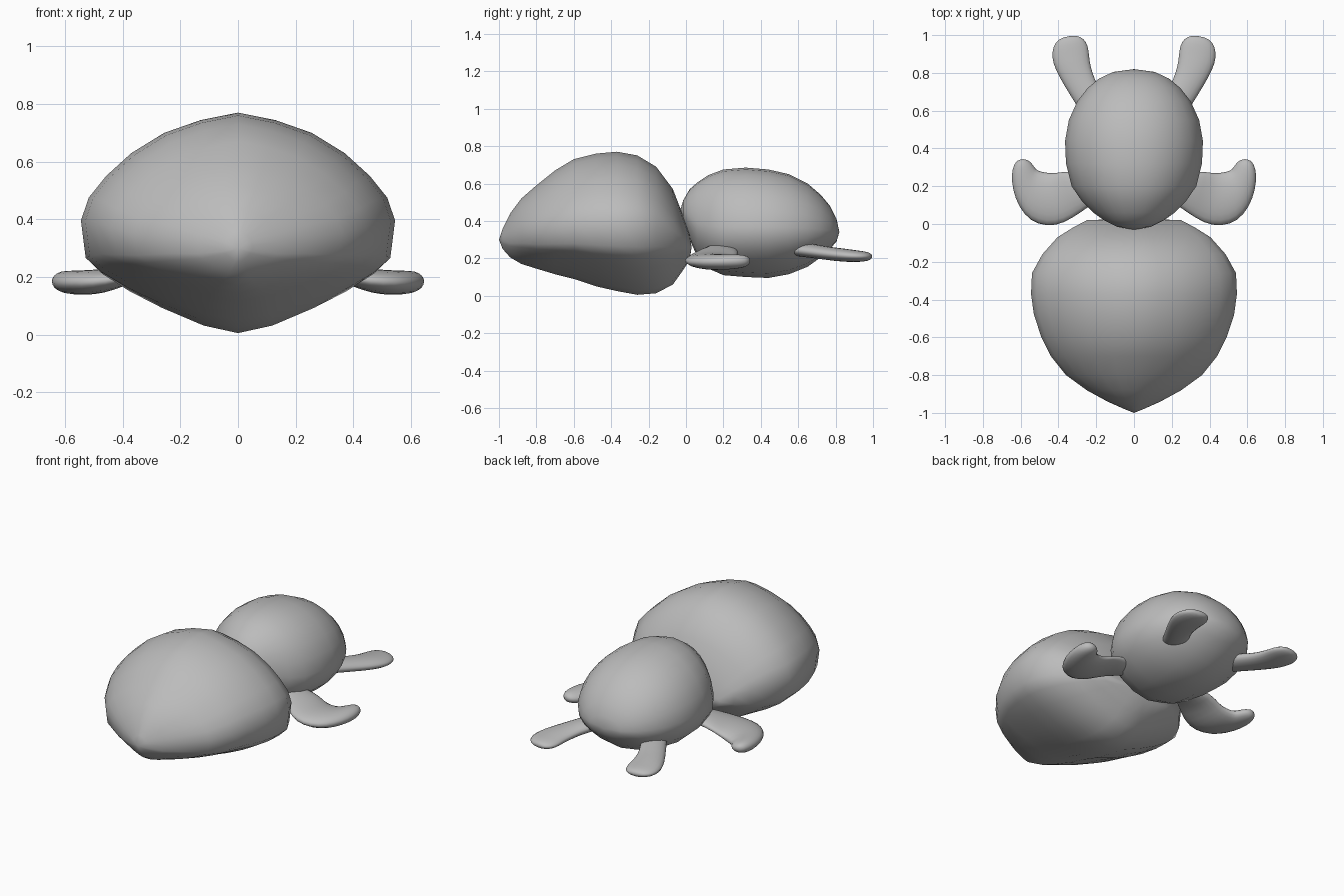
import bpy, bmesh, math
from mathutils import Vector

if "Cube" in bpy.data.objects:
    bpy.data.objects.remove(bpy.data.objects["Cube"])

grey = bpy.data.materials.new("plain grey")
grey.diffuse_color = (0.5, 0.5, 0.5, 1)
grey.use_nodes = True
grey.node_tree.nodes["Principled BSDF"].inputs["Base Color"].default_value = grey.diffuse_color


def skin(name, rings, start, end, angle=180):
    """Bridge closed rings of points and close both ends on a single point."""
    bm = bmesh.new()
    loops = [[bm.verts.new(p) for p in ring] for ring in rings]
    n = len(loops[0])
    for a, b in zip(loops, loops[1:]):
        for i in range(n):
            bm.faces.new((a[i], a[(i + 1) % n], b[(i + 1) % n], b[i]))
    for tip, ring in ((bm.verts.new(start), loops[0]), (bm.verts.new(end), loops[-1])):
        for i in range(n):
            bm.faces.new((tip, ring[i], ring[(i + 1) % n]))
    bmesh.ops.recalc_face_normals(bm, faces=bm.faces)
    mesh = bpy.data.meshes.new(name)
    bm.to_mesh(mesh)
    bm.free()
    obj = bpy.data.objects.new(name, mesh)
    bpy.context.collection.objects.link(obj)
    mesh.materials.append(grey)
    bpy.context.view_layer.objects.active = obj
    obj.select_set(True)
    bpy.ops.object.shade_smooth_by_angle(angle=math.radians(angle))
    obj.select_set(False)
    return obj


def shell(name, half, stations, start, end):
    """Scale one symmetric half section to each (y, width, middle, top, bottom)."""
    full = half + [(-u, v) for u, v in reversed(half[1:-1])]
    rings = [[(u * w, y, mid + v * ((top - mid) if v > 0 else (mid - bot)))
              for u, v in full] for y, w, mid, top, bot in stations]
    return skin(name, rings, start, end)


# Head: pointed at the front, keeled underneath
head_half = [(0, 1), (.24, .94), (.47, .84), (.68, .68), (.84, .5), (.95, .33), (1, .15),
             (.97, -.21), (.87, -.37), (.7, -.55), (.49, -.73), (.22, -.92), (0, -1)]
shell("head", head_half, [
    (-.98, .05, .30, .36, .25), (-.94, .14, .30, .44, .205), (-.88, .25, .31, .52, .17),
    (-.80, .36, .31, .59, .145), (-.70, .44, .32, .67, .115), (-.60, .49, .33, .73, .09),
    (-.48, .53, .33, .76, .05), (-.37, .545, .33, .77, .025), (-.26, .54, .33, .75, .005),
    (-.16, .485, .33, .69, .013), (-.07, .405, .31, .57, .06), (-.02, .325, .29, .44, .13),
    (.02, .25, .26, .33, .19)], (0, -1, .30), (0, .03, .26))

# Body: domed back over a shallow belly
body_half = [(0, 1), (.24, .97), (.46, .89), (.66, .75), (.82, .57), (.94, .34), (1, .08),
             (.98, -.15), (.87, -.42), (.68, -.67), (.38, -.9), (0, -1)]
shell("body", body_half, [
    (-.015, .09, .45, .51, .39), (.02, .16, .41, .57, .30), (.06, .215, .37, .605, .21),
    (.12, .275, .35, .645, .145), (.20, .33, .34, .675, .11), (.32, .36, .34, .685, .10),
    (.44, .365, .34, .675, .095), (.55, .345, .34, .65, .115), (.65, .30, .34, .60, .155),
    (.72, .245, .34, .54, .205), (.77, .185, .34, .48, .25), (.805, .11, .34, .41, .29)],
    (0, -.03, .46), (0, .82, .34))


def limb(name, side, stations, tip, count=10):
    """Flat limb from (inner edge, outer edge, height, half thickness)."""
    rings = []
    for inner, outer, z, h in stations:
        a, b = Vector((*inner, z)), Vector((*outer, z))
        ring = []
        for i in range(count):
            t = math.tau * i / count
            p = (a + b) / 2 + (b - a) / 2 * 1.04 * math.cos(t)
            ring.append((side * p.x, p.y, p.z + h * math.sin(t)))
        rings.append(ring)
    first = (Vector(stations[0][0]) + Vector(stations[0][1])) / 2
    obj = skin(name, rings, (side * first.x, first.y, stations[0][2]),
               (side * tip[0], tip[1], tip[2]))
    obj.modifiers.new("rounding", 'SUBSURF').levels = 1
    obj.modifiers["rounding"].render_levels = 1


arm = [((.18, .27), (.18, .13), .25, .045), ((.35, .285), (.28, .06), .235, .03),
       ((.42, .27), (.37, .0), .20, .035), ((.47, .275), (.46, -.018), .185, .045),
       ((.51, .285), (.55, .012), .18, .046), ((.525, .30), (.61, .085), .18, .044),
       ((.54, .325), (.645, .18), .182, .042), ((.565, .342), (.65, .27), .185, .036),
       ((.59, .345), (.635, .315), .187, .022)]
leg = [((.12, .62), (.24, .52), .25, .04), ((.19, .73), (.30, .62), .24, .04),
       ((.22, .80), (.37, .73), .225, .038), ((.235, .87), (.42, .82), .217, .038),
       ((.237, .92), (.437, .88), .212, .034), ((.25, .965), (.432, .94), .21, .03),
       ((.28, .993), (.40, .98), .21, .02)]
for side, word in ((1, "right"), (-1, "left")):
    limb(word + "_arm", side, arm, (.617, .337, .187))
    limb(word + "_leg", side, leg, (.335, 1.0, .21))
